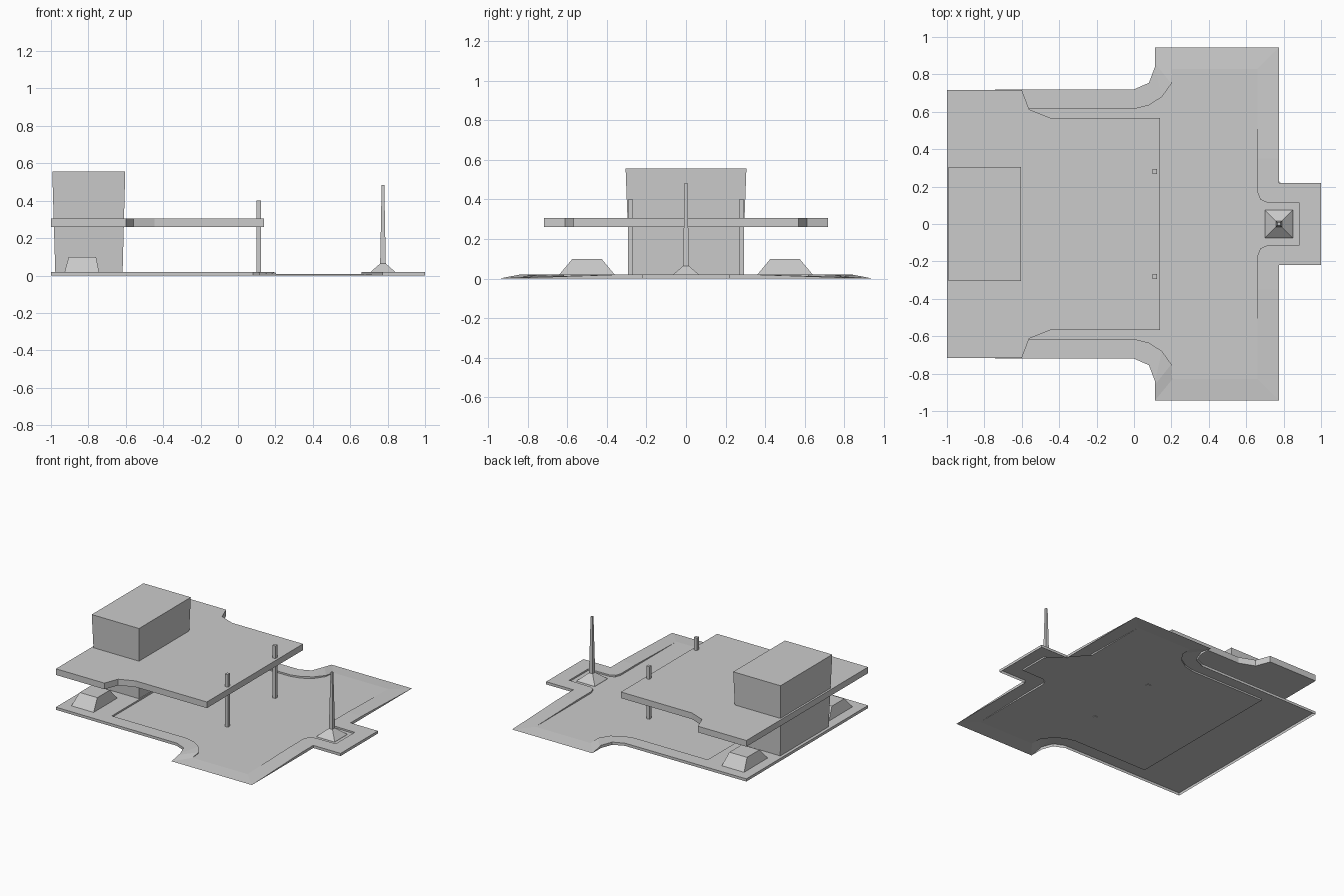
import bpy, bmesh

if "Cube" in bpy.data.objects:
    bpy.data.objects.remove(bpy.data.objects["Cube"])

def make_object(name, bm):
    bmesh.ops.remove_doubles(bm, verts=bm.verts, dist=1e-5)
    me = bpy.data.meshes.new(name)
    bm.to_mesh(me)
    bm.free()
    ob = bpy.data.objects.new(name, me)
    bpy.context.collection.objects.link(ob)
    return ob

def stack(name, sections):
    """Closed solid lofted through outlines: list of (points, z)."""
    bm = bmesh.new()
    rings = [[bm.verts.new((x, y, z)) for x, y in pts] for pts, z in sections]
    n = len(rings[0])
    for a, b in zip(rings, rings[1:]):
        for i in range(n):
            j = (i + 1) % n
            bm.faces.new((a[i], a[j], b[j], b[i]))
    bm.faces.new(rings[0][::-1])
    bm.faces.new(rings[-1])
    bmesh.ops.recalc_face_normals(bm, faces=bm.faces)
    return make_object(name, bm)

def rect(cx, cy, hx, hy):
    return [(cx - hx, cy - hy), (cx + hx, cy - hy), (cx + hx, cy + hy), (cx - hx, cy + hy)]

# Ground sheet: sunken lot, kerb and pavement; one half, then mirrored
LOT, TOP = 0.008, 0.02
# inner x, y, kerb height, outer x, y, outer height
half = [
    (-0.61, 0.615, TOP, -1.00, 0.717, TOP),
    (0.00, 0.615, TOP, 0.00, 0.72, TOP),
    (0.08, 0.635, TOP, 0.08, 0.755, TOP),
    (0.15, 0.68, TOP, 0.112, 0.84, TOP),
    (0.20, 0.75, 0.017, 0.112, 0.86, 0.016),
    (0.205, 0.83, LOT, 0.112, 0.943, 0.0),
    (0.66, 0.83, LOT, 0.775, 0.943, 0.0),
    (0.66, 0.35, TOP, 0.775, 0.35, TOP),
    (0.66, 0.17, TOP, 0.775, 0.22, TOP),
    (0.675, 0.132, TOP, 0.775, 0.22, TOP),
    (0.71, 0.115, TOP, 0.775, 0.22, TOP),
    (0.885, 0.112, TOP, 1.00, 0.22, TOP),
]
ring = half + [(a, -b, c, d, -e, f) for a, b, c, d, e, f in reversed(half)]

bm = bmesh.new()
loops = [
    [bm.verts.new((p[0], p[1], LOT)) for p in ring],
    [bm.verts.new((p[0], p[1], p[2])) for p in ring],
    [bm.verts.new((p[3], p[4], p[5])) for p in ring],
    [bm.verts.new((p[3], p[4], 0)) for p in ring],
]
for a, b in zip(loops, loops[1:]):
    for i in range(len(ring)):
        j = (i + 1) % len(ring)
        bm.faces.new((a[i], b[i], b[j], a[j]))
lot = bm.faces.new(loops[0][::-1])
bmesh.ops.triangulate(bm, faces=[lot])
bmesh.ops.dissolve_degenerate(bm, edges=bm.edges, dist=1e-5)
make_object("ground", bm)

# Building with slightly flaring walls
stack("building", [(rect(-0.797, 0, 0.18, 0.285), TOP), (rect(-0.798, 0, 0.195, 0.305), 0.555)])

# Canopy roof slab
edge = [(0.14, 0.567), (-0.447, 0.567), (-0.56, 0.612), (-0.6, 0.717), (-1.0, 0.717)]
outline = edge + [(x, -y) for x, y in reversed(edge)]
stack("canopy", [(outline, 0.26), (outline, 0.306)])

# Posts and planters on both sides
for side, s in (("left", 1), ("right", -1)):
    post = rect(0.11, s * 0.28, 0.012, 0.013)
    stack("post_" + side, [(post, 0.005), (post, 0.4)])
    stack("planter_" + side, [(rect(-0.835, s * 0.5, 0.092, 0.14), TOP),
                              (rect(-0.832, s * 0.5, 0.073, 0.073), 0.1)])

# Sign mast on a pyramid foot
stack("mast", [(rect(0.775, 0, 0.075, 0.075), LOT), (rect(0.775, 0, 0.073, 0.073), 0.013),
               (rect(0.775, 0, 0.015, 0.015), 0.064), (rect(0.775, 0, 0.007, 0.007), 0.483)])
